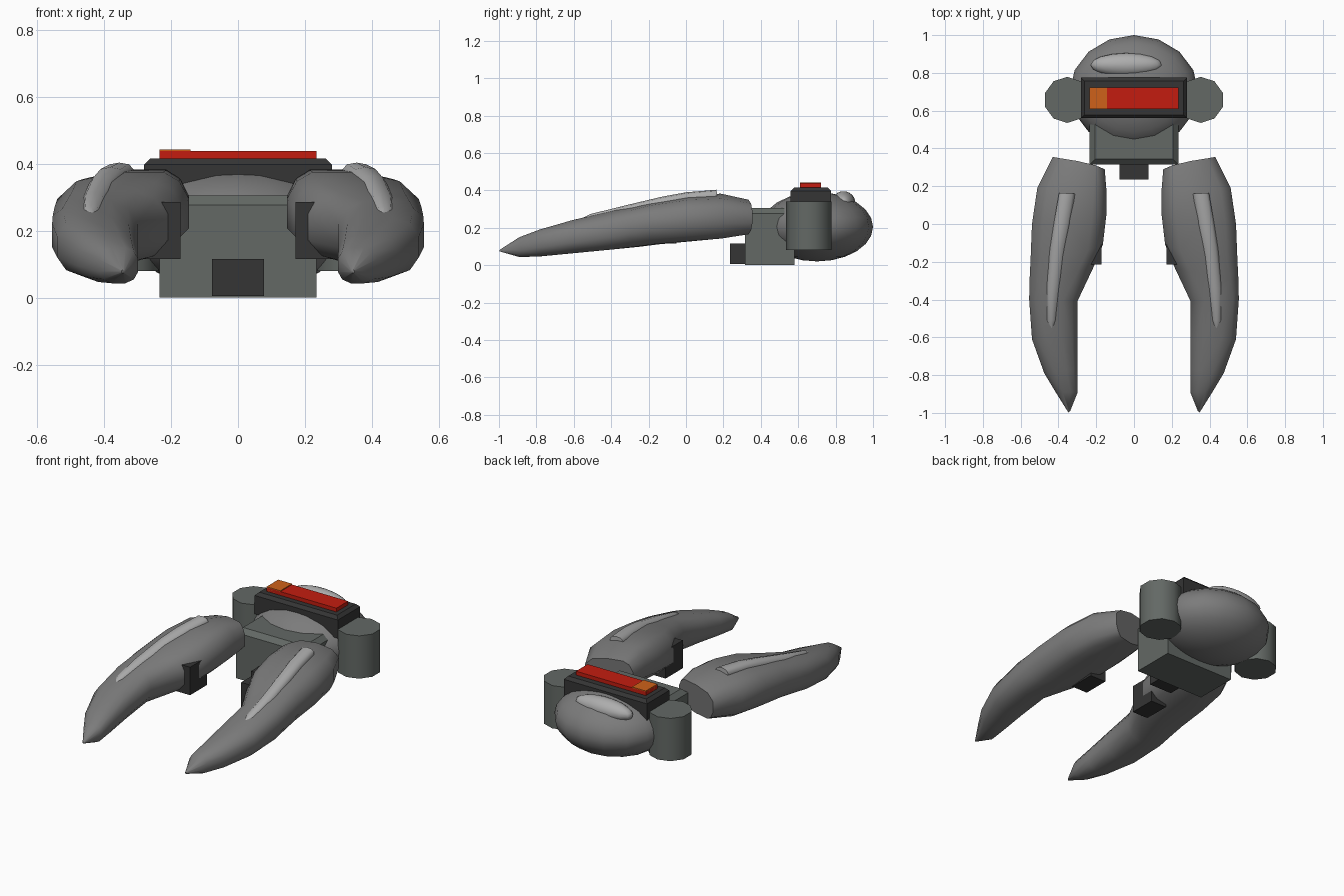
import bpy, bmesh
from math import sin, cos, pi, copysign, radians
from mathutils import Vector

if "Cube" in bpy.data.objects:
    bpy.data.objects.remove(bpy.data.objects["Cube"])


def material(name, rgb):
    m = bpy.data.materials.new(name)
    m.diffuse_color = (*rgb, 1)
    m.use_nodes = True
    m.node_tree.nodes["Principled BSDF"].inputs["Base Color"].default_value = m.diffuse_color
    return m


SHELL = material("shell_grey", (0.20, 0.20, 0.20))
LIGHT = material("light_grey", (0.42, 0.42, 0.42))
METAL = material("metal_grey", (0.125, 0.14, 0.13))
DARK = material("dark_grey", (0.035, 0.035, 0.035))
RED = material("red", (0.55, 0.012, 0.005))
ORANGE = material("orange", (0.62, 0.12, 0.01))


def finish(bm, name, mat, smooth=None):
    bmesh.ops.recalc_face_normals(bm, faces=bm.faces[:])
    me = bpy.data.meshes.new(name)
    bm.to_mesh(me)
    bm.free()
    me.materials.append(mat)
    ob = bpy.data.objects.new(name, me)
    bpy.context.collection.objects.link(ob)
    if smooth:
        bpy.ops.object.select_all(action='DESELECT')
        ob.select_set(True)
        bpy.context.view_layer.objects.active = ob
        bpy.ops.object.shade_smooth_by_angle(angle=radians(smooth))
    return ob


def box(name, lo, hi, mat, bevel=0):
    """Box between two corners; bevel chamfers the top rim only."""
    bm = bmesh.new()
    bmesh.ops.create_cube(bm, size=1)
    lo, hi = Vector(lo), Vector(hi)
    for v in bm.verts:
        v.co = (lo + hi) / 2 + v.co * (hi - lo)
    if bevel:
        rim = [e for e in bm.edges if all(v.co.z > hi.z - 1e-4 for v in e.verts)]
        bmesh.ops.bevel(bm, geom=rim, offset=bevel, segments=1, affect='EDGES')
    return finish(bm, name, mat)


def ellipsoid(name, centre, radii, mat, seg=16, rings=12):
    bm = bmesh.new()
    bmesh.ops.create_uvsphere(bm, u_segments=seg, v_segments=rings, radius=1)
    for v in bm.verts:
        v.co = Vector(centre) + v.co * Vector(radii)
    return finish(bm, name, mat, 60)


def loft(name, sections, side, mat, n=12, power=0.8):
    """Skin rings: (outer x, outer y, inner x, inner y, bottom z, top z, top lean)."""
    bm = bmesh.new()
    rings = []
    for xo, yo, xi, yi, zb, zt, lean in sections:
        ring = []
        for i in range(n):
            a = 2 * pi * (i + 0.5) / n
            c = copysign(abs(cos(a)) ** power, cos(a)) / cos(pi / n) ** power
            s = copysign(abs(sin(a)) ** power, sin(a)) / cos(pi / n) ** power
            t = (c + 1) / 2
            x = xi + (xo - xi) * t - lean * s * (1 - abs(c))
            y = yi + (yo - yi) * t
            ring.append(bm.verts.new((side * x, y, (zb + zt) / 2 + s * (zt - zb) / 2)))
        rings.append(ring)
    for a, b in zip(rings, rings[1:]):
        for i in range(n):
            bm.faces.new((a[i], a[(i + 1) % n], b[(i + 1) % n], b[i]))
    bm.faces.new(rings[0])
    bm.faces.new(rings[-1])
    return finish(bm, name, mat, 50)


# Rounded rear body with a raised glint
ellipsoid("body", (0, 0.70, 0.205), (0.34, 0.30, 0.185), SHELL)
ellipsoid("body_highlight", (-0.04, 0.842, 0.335), (0.19, 0.063, 0.06), LIGHT)

# Base block, front plug
box("base", (-0.235, 0.315, 0), (0.235, 0.58, 0.305), METAL, 0.028)
box("front_plug", (-0.077, 0.235, 0.005), (0.077, 0.33, 0.115), DARK)

# Display on top of the body
box("display_frame", (-0.28, 0.56, 0.285), (0.28, 0.775, 0.415), DARK, 0.018)
box("display_screen", (-0.235, 0.61, 0.40), (0.235, 0.722, 0.438), RED)
box("display_indicator", (-0.235, 0.61, 0.41), (-0.142, 0.722, 0.443), ORANGE)

# Curved arm, seen from its own side (x outward)
ARM = [
    (0.430, 0.355, 0.155, 0.290, 0.165, 0.350, 0.06),
    (0.512, 0.190, 0.146, 0.180, 0.142, 0.382, 0.08),
    (0.540, 0.000, 0.146, 0.050, 0.128, 0.375, 0.08),
    (0.548, -0.200, 0.165, -0.110, 0.112, 0.345, 0.07),
    (0.553, -0.300, 0.215, -0.230, 0.098, 0.318, 0.04),
    (0.555, -0.400, 0.300, -0.410, 0.083, 0.288, 0.01),
    (0.540, -0.610, 0.300, -0.610, 0.063, 0.240, 0),
    (0.475, -0.790, 0.300, -0.770, 0.047, 0.190, 0),
    (0.415, -0.890, 0.298, -0.890, 0.043, 0.150, 0),
    (0.348, -0.997, 0.338, -0.990, 0.073, 0.083, 0),
]
# Slim light strip lying on the arm
STRIP = [
    (0.397, 0.165, 0.312, 0.160, 0.340, 0.402, 0),
    (0.425, 0.000, 0.338, 0.000, 0.315, 0.388, 0),
    (0.445, -0.130, 0.362, -0.130, 0.285, 0.364, 0),
    (0.466, -0.340, 0.390, -0.340, 0.235, 0.314, 0),
    (0.466, -0.510, 0.410, -0.510, 0.205, 0.272, 0),
    (0.440, -0.557, 0.428, -0.557, 0.220, 0.250, 0),
]
for label, s in (("left", -1), ("right", 1)):
    loft(label + "_arm", ARM, s, SHELL)
    loft(label + "_arm_highlight", STRIP, s, LIGHT, 10)
    # Grip block under the arm
    xs = sorted((s * 0.172, s * 0.28))
    box(label + "_grip", (xs[0], -0.215, 0.115), (xs[1], -0.05, 0.285), DARK)
    # Ten-sided side drum
    bm = bmesh.new()
    bmesh.ops.create_cone(bm, cap_ends=True, segments=10, radius1=0.122,
                          radius2=0.122, depth=0.26)
    bmesh.ops.translate(bm, verts=bm.verts[:], vec=(s * 0.354, 0.657, 0.21))
    finish(bm, label + "_drum", METAL, 40)
